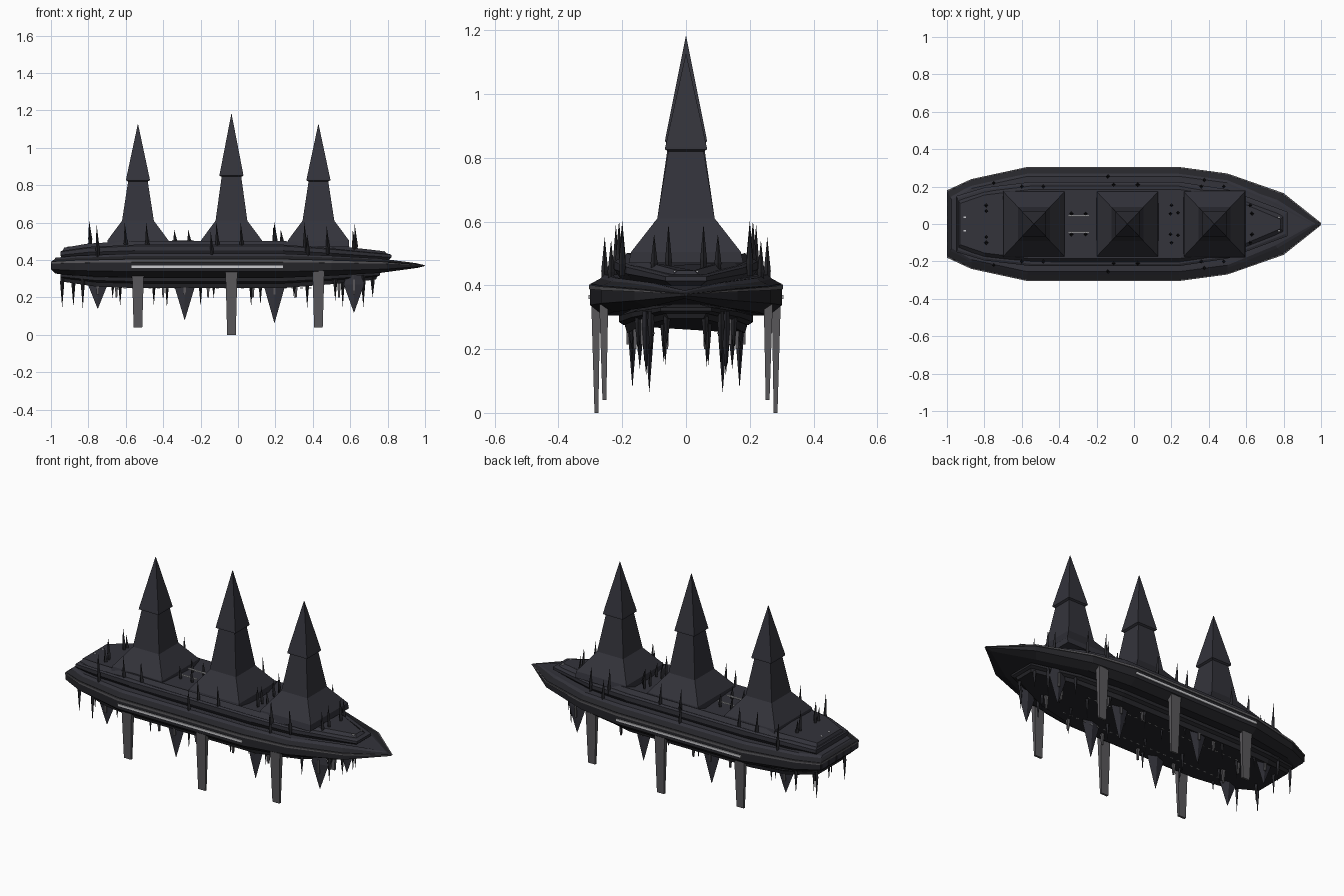
import bpy, bmesh, math, random
from mathutils import Vector

if "Cube" in bpy.data.objects:
    bpy.data.objects.remove(bpy.data.objects["Cube"])
random.seed(4)


def material(name, r, g, b):
    m = bpy.data.materials.new(name)
    m.diffuse_color = (r, g, b, 1)
    m.use_nodes = True
    m.node_tree.nodes["Principled BSDF"].inputs["Base Color"].default_value = m.diffuse_color
    return m


SLATE = material("dark slate", 0.033, 0.033, 0.043)
BLACK = material("near black", 0.019, 0.019, 0.023)
GREY = material("worn grey", 0.10, 0.097, 0.105)
LIGHT = material("pale light", 0.6, 0.6, 0.62)


def finish(name, bm, mat):
    bmesh.ops.remove_doubles(bm, verts=bm.verts, dist=1e-5)
    bmesh.ops.recalc_face_normals(bm, faces=bm.faces)
    me = bpy.data.meshes.new(name)
    bm.to_mesh(me)
    bm.free()
    me.materials.append(mat)
    ob = bpy.data.objects.new(name, me)
    bpy.context.collection.objects.link(ob)
    return ob


def add_loft(bm, rings):
    rows = [[bm.verts.new(p) for p in ring] for ring in rings]
    n = len(rows[0])
    for a, b in zip(rows, rows[1:]):
        for i in range(n):
            j = (i + 1) % n
            bm.faces.new((a[i], a[j], b[j], b[i]))
    bm.faces.new(rows[0])
    bm.faces.new(rows[-1])


def rect(x, y, z, hx, hy):
    return [(x - hx, y - hy, z), (x + hx, y - hy, z), (x + hx, y + hy, z), (x - hx, y + hy, z)]


def add_box(bm, x, y, z, hx, hy, hz):
    add_loft(bm, [rect(x, y, z - hz, hx, hy), rect(x, y, z + hz, hx, hy)])


def taper(x):
    # layers converge towards z = 0.37 at bow and stern
    keys = [(-1, .62), (-.87, .82), (-.7, 1), (.3, 1), (.82, .55), (1, .08)]
    for (a, fa), (b, fb) in zip(keys, keys[1:]):
        if x <= b:
            return fa + (fb - fa) * (x - a) / (b - a)
    return .08


def outline(half, z, inset):
    # mirrored plan outline, pulled in by an inset and tapered in height
    pts = []
    for x, y in half:
        yy = max(y - inset, .004)
        xx = x + inset * .5 if x < -.9 else (x - inset * .9 if x > .75 else x)
        pts.append((xx, yy, .37 + (z - .37) * taper(xx)))
    return pts + [(x, -y, h) for x, y, h in reversed(pts)]


def layered(name, half, layers, mat):
    bm = bmesh.new()
    add_loft(bm, [outline(half, z, i) for z, i in layers])
    return finish(name, bm, mat)


HULL = [(-1, .18), (-.87, .24), (-.57, .305), (.24, .305), (.5, .27), (.8, .165), (1, .006)]
DECK = [(-.95, .15), (-.8, .195), (-.55, .225), (.24, .225), (.5, .185), (.82, .065)]
KEEL = [(-.95, .14), (-.76, .19), (-.55, .21), (.24, .21), (.5, .17), (.76, .08)]

# Hull, its rim, deck tiers and keel tiers
layered("hull", HULL, [(.305, .045), (.338, .004), (.385, .004), (.405, .006), (.432, .055)], BLACK)
layered("hull_rim", HULL, [(.388, 0), (.402, 0)], GREY)
layered("upper_hull_plate", HULL, [(.40, .012), (.434, .05), (.434, .06)], SLATE)
layered("lower_deck", DECK, [(.42, .02), (.45, .0), (.475, .0), (.482, .012)], SLATE)
layered("upper_deck", DECK, [(.475, .02), (.502, .04)], SLATE)
layered("keel_upper", KEEL, [(.325, .04), (.305, .0), (.285, .0), (.275, .015)], BLACK)
layered("keel_lower", KEEL, [(.285, .015), (.25, .025)], BLACK)

# Three towers: flared base, shaft and overhanging pointed roof
TOWERS = [(-.535, .83, 1.125), (-.035, .855, 1.18), (.43, .83, 1.125)]
for k, (x, zc, tip) in enumerate(TOWERS):
    bm = bmesh.new()
    add_loft(bm, [rect(x, 0, .47, .165, .18), rect(x, 0, .505, .163, .172),
                  rect(x, 0, .61, .085, .09), rect(x, 0, zc, .051, .054)])
    finish(f"tower_shaft_{k}", bm, SLATE)
    bm = bmesh.new()
    add_loft(bm, [rect(x, 0, zc - .012, .049, .051), rect(x, 0, zc - .004, .064, .066),
                  rect(x, 0, zc + .004, .063, .065), rect(x, 0, tip, .001, .001)])
    finish(f"tower_roof_{k}", bm, SLATE)

# Flat legs hanging along both sides
bm = bmesh.new()
for x, y, z in ((-.535, .256, .04), (-.035, .281, 0), (.43, .256, .04)):
    for s in (-1, 1):
        add_loft(bm, [rect(x, s * y, z, .023, .006), rect(x, s * (y + .002), .34, .032, .014)])
finish("legs", bm, GREY)


def add_spike(bm, x, y, z0, z1, r, ry=None, sides=4, lean=0):
    ry = ry or r
    def ring(z, f, dx):
        return [(x + dx + r * f * math.cos(2 * math.pi * i / sides),
                 y + ry * f * math.sin(2 * math.pi * i / sides), z) for i in range(sides)]
    mid = z0 + (z1 - z0) * .25
    add_loft(bm, [ring(z0, .7, 0), ring(mid, 1, 0), ring(z1, .02, lean)])


# Broad blades under the keel, with pale ribs
bm, ribs = bmesh.new(), bmesh.new()
for x, y, tip in ((-.75, .145, .14), (-.285, .168, .08), (.195, .115, .065), (.62, .125, .12)):
    for s in (-1, 1):
        add_spike(bm, x, s * y, .32, tip, .055, .015)
        add_box(ribs, x, s * (y + .012), .255, .006, .006, .04)
finish("keel_blades", bm, SLATE)
finish("blade_ribs", ribs, GREY)

# Thin hanging spikes
bm = bmesh.new()
hang = [(-.94, .13), (-.88, .07), (-.83, .165), (-.67, .165), (-.63, .07), (-.45, .17), (-.38, .065),
        (-.2, .17), (-.13, .065), (.07, .17), (.12, .07), (.3, .17), (.37, .065), (.52, .15),
        (.56, .07), (.67, .11), (.72, .06)]
for x, y in hang:
    for s in (-1, 1):
        add_spike(bm, x, s * y, .32, random.uniform(.14, .21), .011)
finish("hanging_spikes", bm, BLACK)

# Grey posts beside the keel
bm = bmesh.new()
for x in (-.65, -.4, -.16, .08, .31, .54):
    for s in (-1, 1):
        y = .06 if abs(x) > .5 else .16
        add_loft(bm, [rect(x, s * y, .2, .004, .004), rect(x, s * y, .31, .012, .008)])
finish("keel_posts", bm, GREY)

# Upright deck spikes
bm = bmesh.new()
deck_spikes = [(-.79, .07, .5, .61), (-.79, .1, .48, .56), (-.75, .22, .43, .59), (-.6, .2, .47, .6),
               (-.485, .2, .47, .6), (-.335, .055, .5, .56), (-.26, .055, .5, .56),
               (-.14, .255, .43, .55), (-.11, .21, .47, .6), (.02, .21, .47, .6),
               (.2, .1, .5, .6), (.195, .055, .5, .58), (.235, .06, .5, .56), (.36, .2, .46, .6),
               (.375, .235, .43, .54), (.48, .2, .45, .58), (.62, .1, .46, .56), (.63, .055, .46, .59)]
for x, y, z0, z1 in deck_spikes:
    for s in (-1, 1):
        add_spike(bm, x, s * y, z0 - .02, z1, .011, lean=-.006)
finish("deck_spikes", bm, BLACK)

# Pale light strips on hull sides, deck and ends
bm = bmesh.new()
for s in (-1, 1):
    add_box(bm, -.165, s * .303, .364, .405, .003, .006)
    add_box(bm, -.295, s * .043, .503, .058, .004, .003)
    add_box(bm, -.905, s * .035, .468, .006, .004, .004)
    add_box(bm, .775, s * .035, .443, .006, .004, .004)
    for i in range(24):
        add_box(bm, -.65 + i * .045, s * .1, .25, .008, .002, .002)
finish("light_strips", bm, LIGHT)

# Stern thruster blocks
bm = bmesh.new()
for i in range(5):
    add_box(bm, -.985, (i - 2) * .07, .37, .014, .026, .022)
finish("stern_blocks", bm, SLATE)
